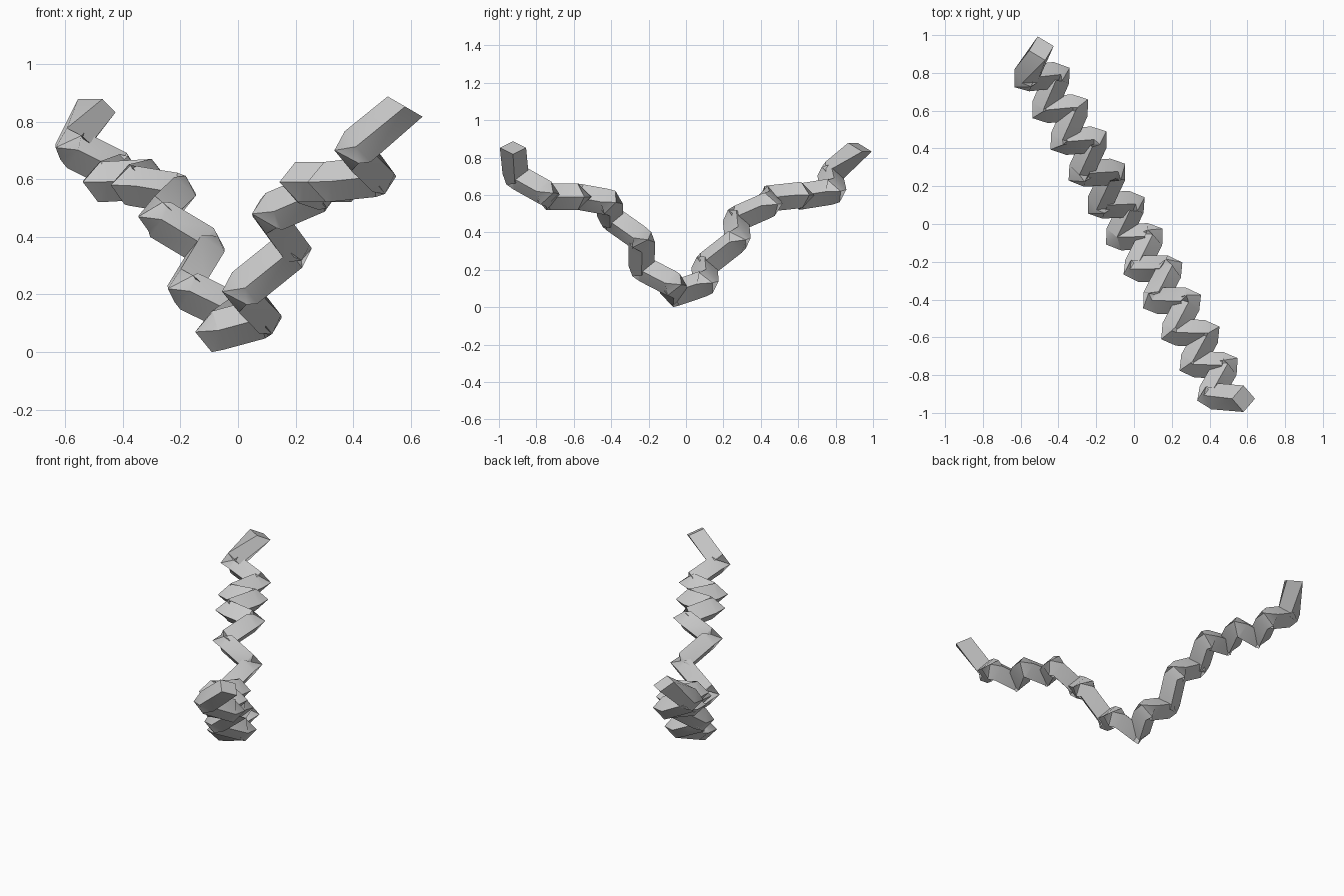
import bpy, bmesh, math
from mathutils import Vector

cube = bpy.data.objects.get("Cube")
if cube:
    bpy.data.objects.remove(cube, do_unlink=True)

RADIUS = 0.07
SIDES = 4
SETBACK = 0.02   # distance of the bend rings from the bend itself

# Single plain grey material
grey = bpy.data.materials.new("light grey")
grey.use_nodes = True
colour = (0.6, 0.6, 0.6, 1.0)
grey.diffuse_color = colour
grey.node_tree.nodes["Principled BSDF"].inputs["Base Color"].default_value = colour

# Heights of the left-hand and right-hand bends, from the back to the front
left_heights = [0.71, 0.59, 0.58, 0.47, 0.22, 0.07, 0.21, 0.48, 0.59, 0.59, 0.70]
right_heights = [0.62, 0.60, 0.55, 0.36, 0.13, 0.12, 0.36, 0.56, 0.59, 0.61]

# Zigzag path: back tip, alternating bends, front tip
path = [Vector((-0.49, 0.93, 0.855))]
for i, height in enumerate(left_heights):
    path.append(Vector((-0.58 + 0.098 * i, 0.77 - 0.168 * i, height)))
    if i < len(right_heights):
        path.append(Vector((-0.40 + 0.099 * i, 0.79 - 0.171 * i, right_heights[i])))
path.append(Vector((0.58, -0.925, 0.852)))


def add_ring(bm, centre, along, turn=0.0):
    """Four-sided ring across the given direction, with a corner up."""
    along = along.normalized()
    side = along.cross(Vector((0, 0, 1))).normalized()
    up = side.cross(along)
    ring = []
    for k in range(SIDES):
        a = turn + 2 * math.pi * k / SIDES
        ring.append(bm.verts.new(centre + RADIUS * (math.cos(a) * side + math.sin(a) * up)))
    return ring


bm = bmesh.new()

# Back tip: steeper cut, turned flat side up
rings = [add_ring(bm, path[0], Vector((-0.24, -0.40, -0.88)), math.pi / 4)]

# Bends: a ring square to each arm and one on the bisector between them
for before, bend, after in zip(path, path[1:], path[2:]):
    arrive = (bend - before).normalized()
    leave = (after - bend).normalized()
    rings.append(add_ring(bm, bend - SETBACK * arrive, arrive))
    rings.append(add_ring(bm, bend, arrive + leave))
    rings.append(add_ring(bm, bend + SETBACK * leave, leave))

# Front tip: steeper cut, corner up
rings.append(add_ring(bm, path[-1], Vector((0.5, 0, 0.86))))

# Skin between the rings, closed at both tips
for a, b in zip(rings, rings[1:]):
    for k in range(SIDES):
        n = (k + 1) % SIDES
        bm.faces.new((a[k], a[n], b[n], b[k]))
bm.faces.new(reversed(rings[0]))
bm.faces.new(rings[-1])
bm.normal_update()
if bm.calc_volume(signed=True) < 0:
    bmesh.ops.reverse_faces(bm, faces=bm.faces)

mesh = bpy.data.meshes.new("zigzag_tube")
bm.to_mesh(mesh)
bm.free()
mesh.materials.append(grey)
tube = bpy.data.objects.new("zigzag_tube", mesh)
bpy.context.collection.objects.link(tube)

bpy.ops.object.select_all(action='DESELECT')
tube.select_set(True)
bpy.context.view_layer.objects.active = tube
bpy.ops.object.shade_smooth_by_angle(angle=math.radians(50))
